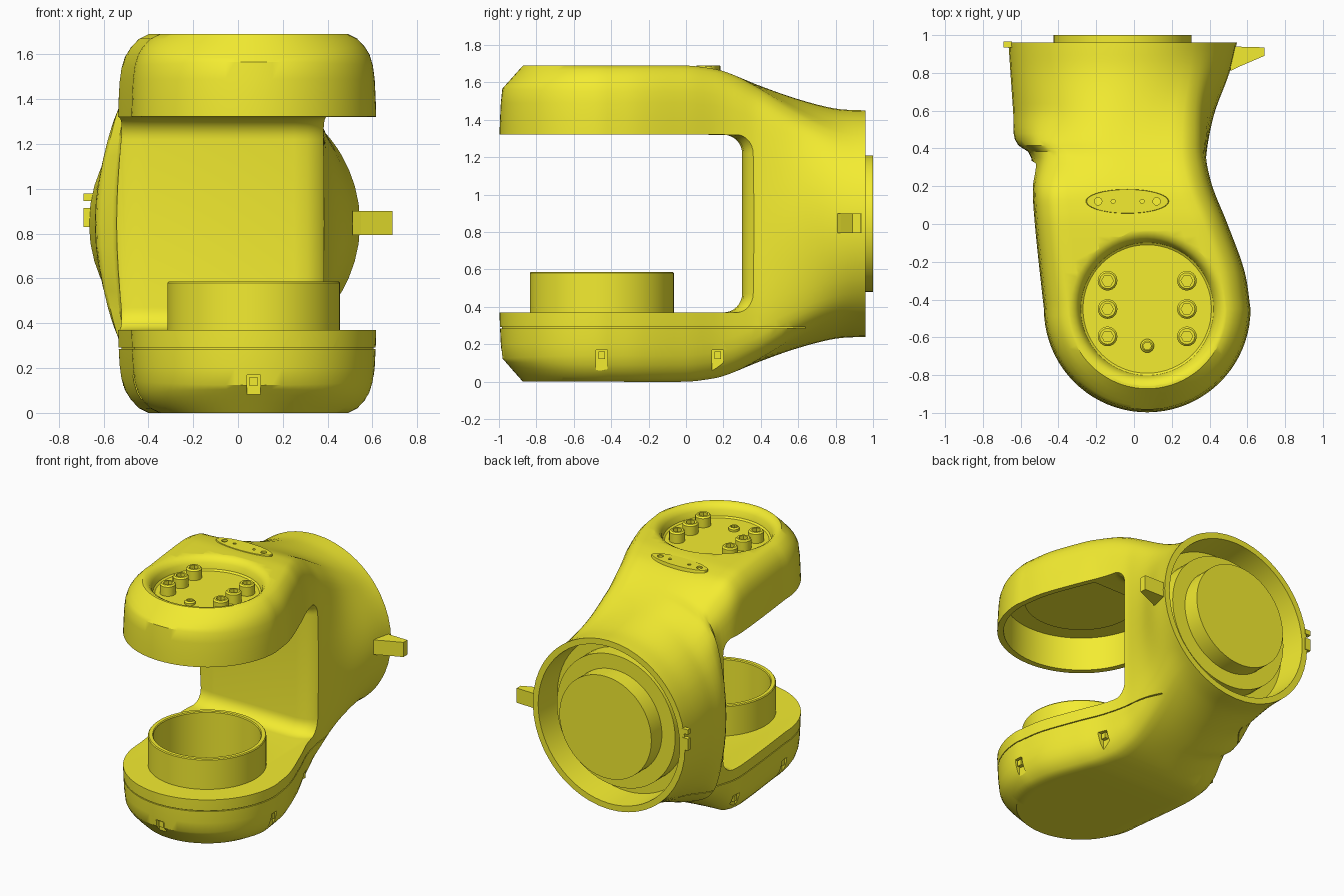
import bpy, bmesh, math
from mathutils import Matrix, Vector

if "Cube" in bpy.data.objects:
    bpy.data.objects.remove(bpy.data.objects["Cube"])

mat = bpy.data.materials.new("yellow_paint")
mat.diffuse_color = (0.9, 0.84, 0.03, 1)
mat.use_nodes = True
mat.node_tree.nodes["Principled BSDF"].inputs["Base Color"].default_value = mat.diffuse_color
CX, CY, R, MID = 0.07, -0.45, 0.547, 0.845   # arm end centre, radius, mid height
BX = -0.06                                   # back flange centre x


def interp(table, y):
    """Smooth cubic interpolation through (y, value) pairs."""
    n = len(table)
    if y <= table[0][0]: return table[0][1]
    if y >= table[-1][0]: return table[-1][1]
    def slope(i):
        a, b = table[max(i - 1, 0)], table[min(i + 1, n - 1)]
        return (b[1] - a[1]) / (b[0] - a[0])
    i = max(k for k in range(n - 1) if table[k][0] <= y)
    (y0, v0), (y1, v1) = table[i], table[i + 1]
    h = y1 - y0
    t = (y - y0) / h
    return ((2*t**3 - 3*t*t + 1) * v0 + (t**3 - 2*t*t + t) * h * slope(i)
            + (3*t*t - 2*t**3) * v1 + (t**3 - t*t) * h * slope(i + 1))


def smooth(a, b, v):
    t = min(max((v - a) / (b - a), 0), 1)
    return t * t * (3 - 2 * t)


def loft(name, rings, closed=False, caps=(True, True), matrix=Matrix()):
    bm = bmesh.new()
    vs = [[bm.verts.new(p) for p in r] for r in rings]
    n, m = len(rings[0]), len(rings)
    for i in range(m if closed else m - 1):
        for j in range(n):
            bm.faces.new((vs[i][j], vs[i][(j+1) % n], vs[(i+1) % m][(j+1) % n], vs[(i+1) % m][j]))
    if not closed:
        if caps[0]: bm.faces.new(vs[0])
        if caps[1]: bm.faces.new(vs[-1])
    bmesh.ops.remove_doubles(bm, verts=bm.verts, dist=1e-5)
    bmesh.ops.recalc_face_normals(bm, faces=bm.faces)
    bm.transform(matrix)
    me = bpy.data.meshes.new(name)
    bm.to_mesh(me)
    bm.free()
    ob = bpy.data.objects.new(name, me)
    bpy.context.collection.objects.link(ob)
    me.materials.append(mat)
    return ob


def lathe(name, profile, loc, back=False, n=64, closed=False, scale=(1, 1, 1)):
    rings = [[(r * math.cos(a), r * math.sin(a), z) for a in (2 * math.pi * k / n for k in range(n))]
             for r, z in profile]
    rot = Matrix.Rotation(-math.pi / 2, 4, 'X') if back else Matrix()
    return loft(name, rings, closed, matrix=Matrix.Translation(loc) @ rot @ Matrix.Diagonal((*scale, 1)))


def box(name, lo, hi):
    f = lambda z: [(lo[0], lo[1], z), (hi[0], lo[1], z), (hi[0], hi[1], z), (lo[0], hi[1], z)]
    return loft(name, [f(lo[2]), f(hi[2])])


def cut(ob, cutter):
    cutter.hide_render = True
    m = ob.modifiers.new("cut", 'BOOLEAN')
    m.operation, m.solver, m.object = 'DIFFERENCE', 'EXACT', cutter
    bpy.context.view_layer.objects.active = ob
    bpy.ops.object.modifier_apply(modifier=m.name)
    bpy.data.objects.remove(cutter)


# plan outline and height of the body along y
LEFT = [(-.45, -.477), (-.2, -.505), (0, -.525), (.2, -.54), (.37, -.55), (.43, -.625), (.6, -.64), (.96, -.665)]
RIGHT = [(-.45, .617), (-.25, .585), (0, .495), (.2, .415), (.35, .385), (.45, .395), (.6, .43), (.8, .505), (.96, .545)]
TOP = [(-.45, 1.69), (0, 1.69), (.1, 1.68), (.2, 1.66), (.4, 1.58), (.6, 1.51), (.8, 1.46), (.96, 1.45)]
# section corner: inset from side, drop from top
CORNER = [(0, .845), (0, .72), (0, .6), (0, .48), (0, .36), (.003, .28), (.007, .2), (.015, .14), (.03, .09),
          (.052, .055), (.085, .02), (.125, 0)]
ARC = [math.pi / 2 * i / 20 for i in range(21)]
YS = [CY + (.96 - CY) * i / 44 for i in range(1, 45)]
STATIONS = [("arc", a) for a in ARC] + [("y", y) for y in YS]


def plan(side, d, station):
    kind, v = station
    if kind == "arc":
        return CX + side * (R - d) * math.sin(v), CY - (R - d) * math.cos(v)
    return interp(RIGHT if side > 0 else LEFT, v) - side * d, v


def section(st):
    y = st[1] if st[0] == "y" else CY
    b = interp(TOP, y) - MID
    xl, xr = plan(-1, 0, st)[0], plan(1, 0, st)[0]
    cx, a = (xl + xr) / 2, (xr - xl) / 2
    flat = math.cos(st[1]) ** 2 if st[0] == "arc" else 0   # corner turns into a chamfer at the front
    def drop(d, q):
        return q + flat * ((1 - d / .125) * .14 - q) if d > .01 else q
    half = lambda s: [(*plan(s, d, st), b * (1 - drop(d, q) / .845)) for d, q in CORNER]
    rt, lt = half(1), half(-1)
    p, q = Vector(rt[-1]), Vector(lt[-1])
    top = rt + [p.lerp(q, k / 12) for k in range(1, 12)] + lt[::-1]
    out = []
    for x, yy, z in top:   # blend the rounded box into an ellipse toward the flange
        u = x - cx
        w = smooth(.12, .62, y) if u < 0 else smooth(.25, .96, y)
        if w > 0:
            s = 1 + w * (1 / math.sqrt((u / a) ** 2 + (z / b) ** 2) - 1)
            u, z = u * s, z * s
        out.append((cx + u, yy, z))
    ring = out + [(x, yy, -z) for x, yy, z in out[-2:0:-1]]
    return [(x, yy, z + MID) for x, yy, z in ring]


body = loft("link_body", [section(s) for s in STATIONS], caps=(False, True))

# mouth between the arms, with rounded inner corners and softened column edges
def mouth_ring(x, ye):
    pts = [(x, -2, .37)]
    for zc, a0 in ((.47, -90), (1.22, 0)):
        pts += [(x, ye - .1 + .1 * math.cos(math.radians(a0 + k * 11.25)),
                 zc + .1 * math.sin(math.radians(a0 + k * 11.25))) for k in range(9)]
    return pts + [(x, -2, 1.325)]

EDGE = [(-1, .45), (-.66, .43), (-.61, .395), (-.56, .345), (-.5, .31), (-.4, .3), (.25, .3), (.31, .31),
        (.36, .335), (.4, .38), (.45, .42), (1, .5)]
cut(body, loft("mouth_cutter", [mouth_ring(*e) for e in EDGE]))


# hollow under the upper arm and parting groove round the lower arm
def outline(d, z, ymax, surface_z=None):
    def pt(side, s):
        if surface_z is None or s[0] == "arc":
            return (*plan(side, d, s), z)
        ring = section(s)
        xs = [p[0] + (q[0] - p[0]) * (surface_z - p[2]) / (q[2] - p[2])
              for p, q in zip(ring, ring[1:] + ring[:1]) if (p[2] - surface_z) * (q[2] - surface_z) < 0]
        return (max(xs) - d if side > 0 else min(xs) + d, s[1], z)
    st = [s for s in STATIONS if s[0] == "arc" or s[1] <= ymax]
    return [pt(1, s) for s in st] + [pt(-1, s) for s in st[:0:-1]]

cut(body, loft("cavity_cutter", [outline(.04, 1.2, .12), outline(.045, 1.56, .12)]))
cut(body, loft("groove_cutter", [outline(d, z, .66, .288) for d, z in
                                 ((-.04, .285), (-.04, .291), (.012, .291), (.012, .285))], closed=True))

# bolt pocket, bearing bore, back recess
cut(body, lathe("pocket_cutter", [(0, 1.6), (.34, 1.6), (.352, 1.61), (.362, 1.65), (.38, 1.675),
                                  (.41, 1.692), (.41, 1.8), (0, 1.8)], (CX, CY, 0)))
cut(body, lathe("bore_cutter", [(0, .1), (.35, .1), (.35, .5), (0, .5)], (CX, CY, 0)))
cut(body, lathe("recess_cutter", [(0, .76), (.55, .76), (.577, 1.2), (0, 1.2)], (BX, 0, MID), back=True))

# clip slots round the lower cover: position and outward direction
for x, y, dx, dy in ((CX, -.975, 0, -1), (.598, CY, 1, 0), (.405, .17, 1, 0), (-.455, CY, -1, 0), (-.515, .17, -1, 0)):
    cut(body, box("slot_cutter", (x - .03, y - .03, .06), (x + .03, y + .03, .17)))
    cx, cy = x - dx * .02, y - dy * .02
    box("clip", (cx - .018, cy - .018, .12), (cx + .018, cy + .018, .16))

# bearing collar, upper bearing seat, back flange discs
parts = [body]
parts.append(lathe("bearing_collar", [(.35, .3), (.385, .3), (.385, .58), (.38, .587), (.355, .587), (.35, .58)],
                   (CX, CY, 0), closed=True))
parts.append(lathe("upper_seat", [(0, 1.58), (.37, 1.58), (.37, 1.545), (0, 1.545)], (CX, CY, 0)))
parts.append(lathe("back_disc", [(0, .72), (.47, .72), (.47, .88), (.365, .88), (.365, 1), (0, 1)],
                   (BX, 0, MID), back=True))

# socket bolts and centre plug
def bolt(name, x, y, r, h):
    ob = lathe(name, [(0, 1.59), (r, 1.59), (r, 1.59 + h - .01), (r - .01, 1.59 + h), (0, 1.59 + h)],
               (x, y, 0), n=24)
    cut(ob, lathe("hex_cutter", [(0, 1.56 + h), (r * .6, 1.56 + h), (r * .6, 1.8), (0, 1.8)], (x, y, 0), n=6))
    parts.append(ob)

for dx in (-.21, .21):
    for dy in (.15, 0, -.145):
        bolt("socket_bolt", CX + dx, CY + dy, .052, .085)
bolt("plug", CX, -.645, .036, .035)

# oval cover plate with four small holes
plate = lathe("oval_plate", [(0, 1.6), (1, 1.6), (1, 1.686), (.98, 1.69), (0, 1.69)], (-.035, .12, 0), n=48,
              scale=(.22, .064, 1))
for x, r in ((-.19, .02), (-.11, .011), (.043, .011), (.12, .02)):
    cut(plate, lathe("hole_cutter", [(0, 1.67), (r, 1.67), (r, 1.8), (0, 1.8)], (x, .12, 0), n=16))
parts.append(plate)

# pointer tab on the right and stop lugs on the left of the flange
loft("pointer_tab", [[(x, y, z) for x, y in ((.51, .81), (.55, .83), (.69, .89), (.69, .935), (.51, .94))]
                     for z in (.795, .9)])
for z0, z1 in ((.83, .915), (.945, .98)):
    box("stop_lug", (-.69, .935, z0), (-.645, .965, z1))

bpy.ops.object.select_all(action='DESELECT')
for ob in parts:
    ob.select_set(True)
bpy.context.view_layer.objects.active = body
bpy.ops.object.shade_smooth_by_angle(angle=math.radians(32))
